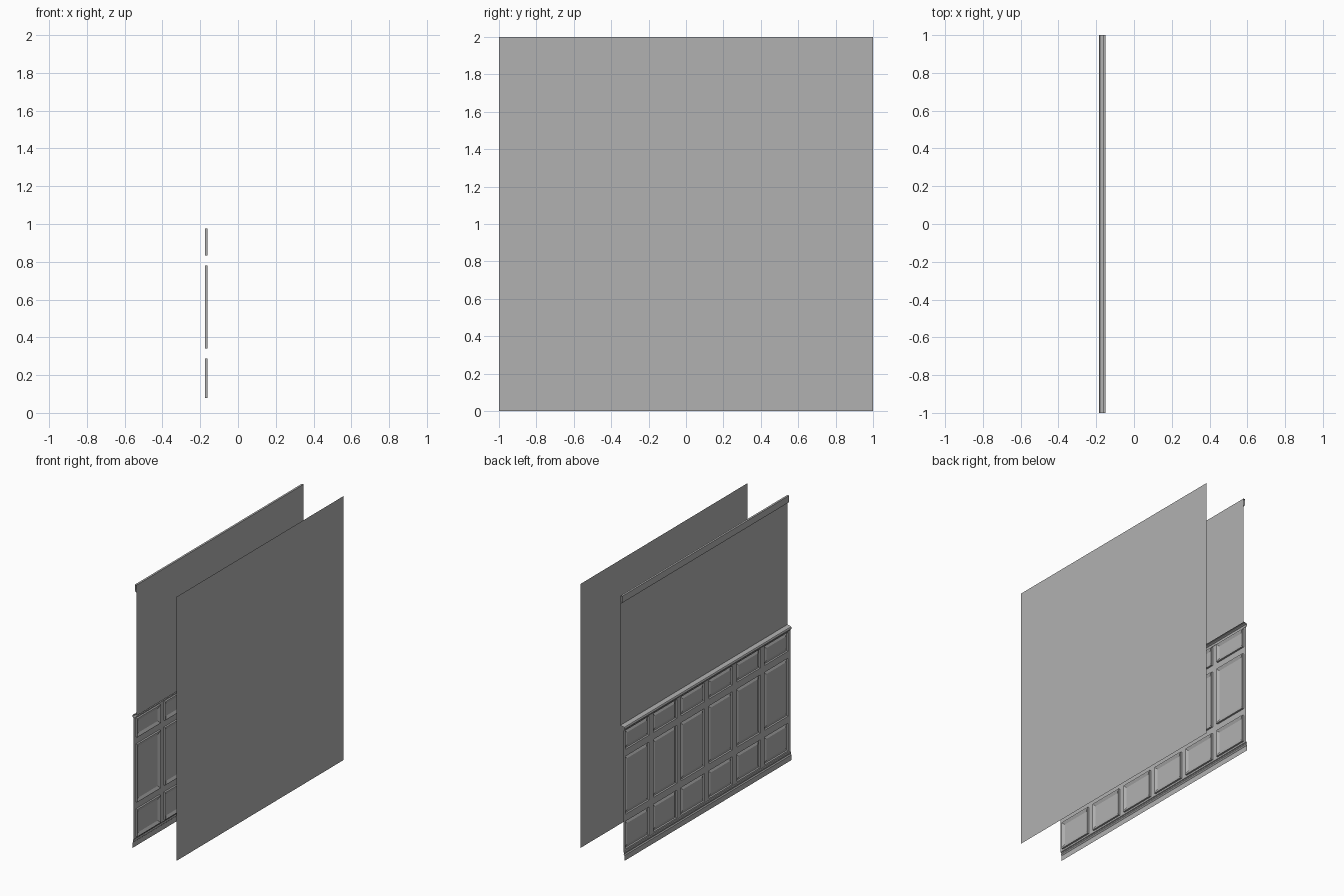
import bpy, bmesh

if "Cube" in bpy.data.objects:
    bpy.data.objects.remove(bpy.data.objects["Cube"])

grey = bpy.data.materials.new("mid_grey")
grey.diffuse_color = (0.44, 0.44, 0.44, 1)
grey.use_nodes = True
grey.node_tree.nodes["Principled BSDF"].inputs["Base Color"].default_value = grey.diffuse_color


def finish(name, bm):
    mesh = bpy.data.meshes.new(name)
    bm.to_mesh(mesh)
    bm.free()
    mesh.materials.append(grey)
    obj = bpy.data.objects.new(name, mesh)
    bpy.context.collection.objects.link(obj)
    return obj


def strip(name, profile):
    """Open sheet: an (x, z) profile, listed top to bottom, swept along y."""
    bm = bmesh.new()
    a = [bm.verts.new((x, -1, z)) for x, z in profile]
    b = [bm.verts.new((x, 1, z)) for x, z in profile]
    for i in range(len(profile) - 1):
        bm.faces.new((a[i], a[i + 1], b[i + 1], b[i]))
    bm.normal_update()
    # face the sheet away from the centre
    mean = sum(f.normal.x * f.calc_area() for f in bm.faces)
    if (mean > 0) != (profile[0][0] > 0):
        bmesh.ops.reverse_faces(bm, faces=bm.faces[:])
    return finish(name, bm)


WALL, FRAME, OUT = -0.15, -0.175, -0.184

# Plain wall sheet on the opposite side, and upper wall
strip("plain_wall", [(0.184, 2), (0.184, 0)])
strip("upper_wall", [(WALL, 2), (WALL, 1.945), (WALL, 1.01)])

# Crown moulding
strip("crown_moulding", [(WALL, 2), (-0.165, 2), (-0.165, 1.955), (-0.160, 1.945),
                         (WALL, 1.945)])

# Chair rail
strip("chair_rail", [(WALL, 1.018), (-0.172, 1.014), (-0.181, 1.010), (OUT, 1.004),
                     (OUT, 0.995), (-0.180, 0.990), (FRAME, 0.984)])

# Baseboard with a bead along its top
strip("baseboard", [(FRAME, 0.066), (-0.180, 0.063), (-0.182, 0.056), (-0.178, 0.049),
                    (-0.180, 0.044), (OUT, 0.040), (OUT, 0)])

# Panelled dado: 6 columns by 3 rows of raised panels
COLS, HALF = 6, 0.026
pitch = 2 / COLS
ys = [-1.0]
for c in range(COLS):
    ys += [-1 + c * pitch + HALF, -1 + (c + 1) * pitch - HALF]
ys.append(1.0)
zs = [0.066, 0.079, 0.288, 0.341, 0.780, 0.833, 0.976, 0.984]
bm = bmesh.new()
grid = [[bm.verts.new((FRAME, y, z)) for z in zs] for y in ys]
panels = []
for i in range(len(ys) - 1):
    for j in range(len(zs) - 1):
        f = bm.faces.new((grid[i][j], grid[i][j + 1], grid[i + 1][j + 1], grid[i + 1][j]))
        if i % 2 and j % 2:
            panels.append(f)
bm.normal_update()
if panels[0].normal.x > 0:
    bmesh.ops.reverse_faces(bm, faces=bm.faces[:])
    bm.normal_update()
# square sunk edge, flat groove, then sloping raised field
for thickness, depth in ((0.0008, -0.013), (0.008, 0.0), (0.026, 0.009)):
    bmesh.ops.inset_individual(bm, faces=panels, thickness=thickness, depth=depth)
    bm.normal_update()
finish("dado_panels", bm)
